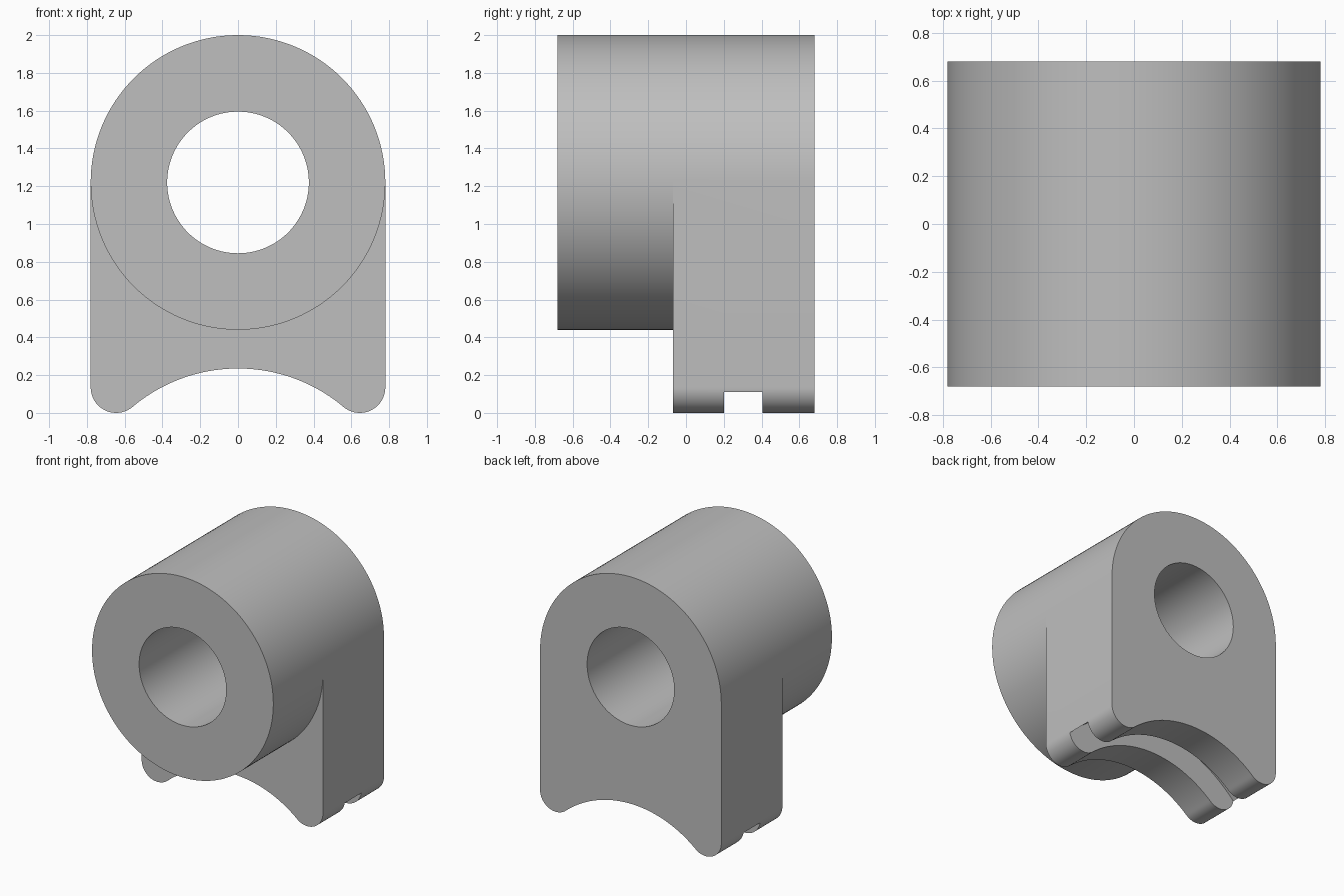
import bpy, bmesh
from math import sin, cos, pi, atan2, hypot, sqrt, radians

if "Cube" in bpy.data.objects:
    bpy.data.objects.remove(bpy.data.objects["Cube"])

R, BORE, AXIS = 0.78, 0.375, 1.22        # barrel radius, bore radius, axis height
FRONT, STEP, BACK = -0.68, -0.07, 0.68   # depth stations
FOOT = 0.135                             # rounded toe radius
SADDLE = 0.868                           # concave underside radius
SADDLE_Z = 0.235 - SADDLE
GROOVE = sqrt(R ** 2 + (0.11 - SADDLE_Z) ** 2)

steel = bpy.data.materials.new("plain grey")
steel.use_nodes = True
GREY = (0.52, 0.52, 0.52, 1)
steel.diffuse_color = GREY
steel.node_tree.nodes["Principled BSDF"].inputs["Base Color"].default_value = GREY


def arc(cx, cz, r, a0, a1, n):
    return [(cx + r * cos(a0 + (a1 - a0) * i / n), cz + r * sin(a0 + (a1 - a0) * i / n))
            for i in range(n + 1)]


def circle(cz, r, n=128):
    return arc(0, cz, r, 0, 2 * pi, n)[:-1]


def prism(name, outline, y0, y1):
    """Extrude an x-z outline along y."""
    bm = bmesh.new()
    face = bm.faces.new([bm.verts.new((x, y0, z)) for x, z in outline])
    ext = bmesh.ops.extrude_face_region(bm, geom=[face])["geom"]
    bmesh.ops.translate(bm, vec=(0, y1 - y0, 0),
                        verts=[v for v in ext if isinstance(v, bmesh.types.BMVert)])
    bmesh.ops.recalc_face_normals(bm, faces=bm.faces)
    mesh = bpy.data.meshes.new(name)
    bm.to_mesh(mesh)
    bm.free()
    mesh.materials.append(steel)
    obj = bpy.data.objects.new(name, mesh)
    bpy.context.collection.objects.link(obj)
    return obj


def cut(target, cutter):
    cutter.hide_render = True
    mod = target.modifiers.new("cut", "BOOLEAN")
    mod.operation, mod.solver, mod.object = "DIFFERENCE", "EXACT", cutter
    bpy.context.view_layer.objects.active = target
    bpy.ops.object.modifier_apply(modifier=mod.name)
    bpy.data.objects.remove(cutter)


# Full-depth outline: round top, straight sides, rounded toes, concave saddle
toe_x = R - FOOT
lean = atan2(FOOT - SADDLE_Z, toe_x)
right_toe = arc(toe_x, FOOT, FOOT, 0, lean - pi, 24)
left_toe = [(-x, z) for x, z in reversed(right_toe)]
saddle = arc(0, SADDLE_Z, SADDLE, lean, pi - lean, 64)[1:-1]
outline = arc(0, AXIS, R, pi, 0, 64) + right_toe + saddle + left_toe
body = prism("bearing_block", outline, FRONT, BACK)

# Clear the front below the barrel, leaving it overhanging the mounting plate
under = arc(0, AXIS, R, pi, 2 * pi, 64) + [(1, AXIS), (1, -0.5), (-1, -0.5), (-1, AXIS)]
cut(body, prism("front_relief", under, -1, STEP))

# Groove following the saddle, then the through bore
cut(body, prism("groove_cutter", circle(SADDLE_Z, GROOVE), 0.2, 0.405))
cut(body, prism("bore_cutter", circle(AXIS, BORE), -1, 1))

bpy.ops.object.select_all(action="DESELECT")
body.select_set(True)
bpy.context.view_layer.objects.active = body
bpy.ops.object.shade_smooth_by_angle(angle=radians(30))
